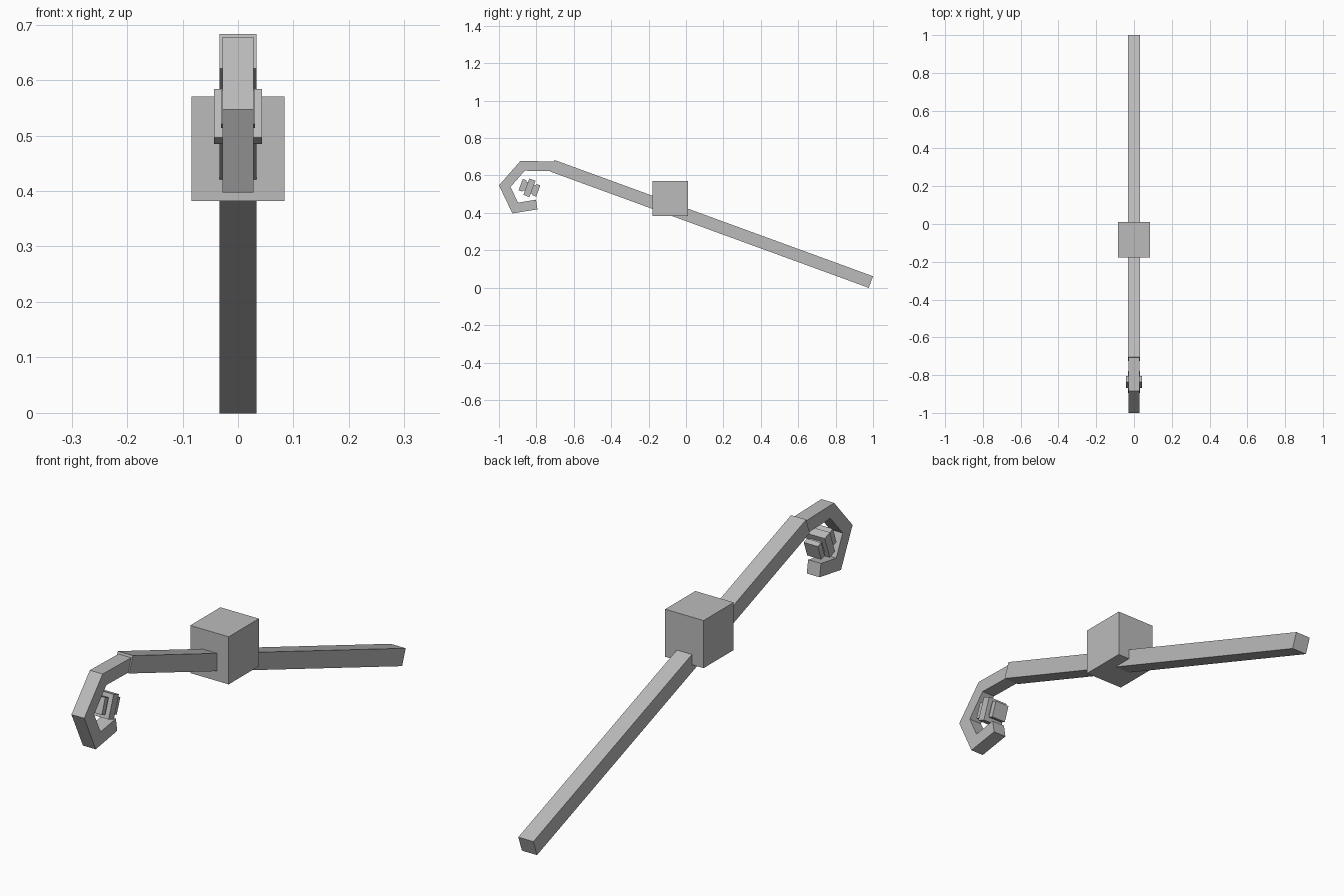
import bpy, bmesh, math
from mathutils import Vector, Matrix

if "Cube" in bpy.data.objects:
    bpy.data.objects.remove(bpy.data.objects["Cube"])

grey = bpy.data.materials.new("light_grey")
grey.diffuse_color = (0.5, 0.5, 0.5, 1)
grey.use_nodes = True
grey.node_tree.nodes["Principled BSDF"].inputs["Base Color"].default_value = grey.diffuse_color
TILT = math.radians(-20.05)


def finish(name, bm):
    bmesh.ops.recalc_face_normals(bm, faces=bm.faces)
    me = bpy.data.meshes.new(name)
    bm.to_mesh(me)
    bm.free()
    me.materials.append(grey)
    ob = bpy.data.objects.new(name, me)
    bpy.context.collection.objects.link(ob)
    return ob


def box(name, centre, size, tilt=0.0, shift=0.0):
    """Box tilted about x; shift moves it along its own length."""
    bm = bmesh.new()
    m = (Matrix.Translation(centre) @ Matrix.Rotation(tilt, 4, 'X')
         @ Matrix.Translation((0, shift, 0)) @ Matrix.Diagonal((*size, 1)))
    bmesh.ops.create_cube(bm, size=1, matrix=m)
    return finish(name, bm)


def prism(name, outline, half):
    """Side outline (y, z) extruded across x."""
    bm = bmesh.new()
    a = [bm.verts.new((-half, y, z)) for y, z in outline]
    b = [bm.verts.new((half, y, z)) for y, z in outline]
    bm.faces.new(a)
    bm.faces.new(b)
    n = len(a)
    for i in range(n):
        j = (i + 1) % n
        bm.faces.new((a[i], a[j], b[j], b[i]))
    return finish(name, bm)


# Long sloping beam and the block it passes through
box("beam", (0, 0.137, 0.341), (0.066, 1.813, 0.066), TILT)
box("block", (0, -0.084, 0.476), (0.168, 0.188, 0.188))

# Hook: four mitred segments following the outer edge
outer = [Vector(p) for p in ((-0.70, 0.674), (-0.885, 0.678), (-1.0, 0.547),
                             (-0.928, 0.397), (-0.794, 0.419))]
THICK = 0.052
dirs = [(q - p).normalized() for p, q in zip(outer, outer[1:])]
norms = [Vector((-d.y, d.x)) for d in dirs]
inner = []
for i, p in enumerate(outer):
    n1, n2 = norms[max(i - 1, 0)], norms[min(i, len(norms) - 1)]
    inner.append(p + (n1 + n2) * THICK / (1 + n1.dot(n2)))
for i in range(4):
    prism(f"hook_segment_{i + 1}",
          [outer[i], outer[i + 1], inner[i + 1], inner[i]], 0.028)

# Small spool held inside the hook
SPOOL = (0, -0.837, 0.534)
box("spool_flange", SPOOL, (0.086, 0.035, 0.093), TILT)
for side, label in ((-1, "front"), (1, "back")):
    box(f"spool_{label}_neck", SPOOL, (0.05, 0.012, 0.05), TILT, side * 0.0235)
    box(f"spool_{label}_cap", SPOOL, (0.062, 0.022, 0.064), TILT, side * 0.039)
